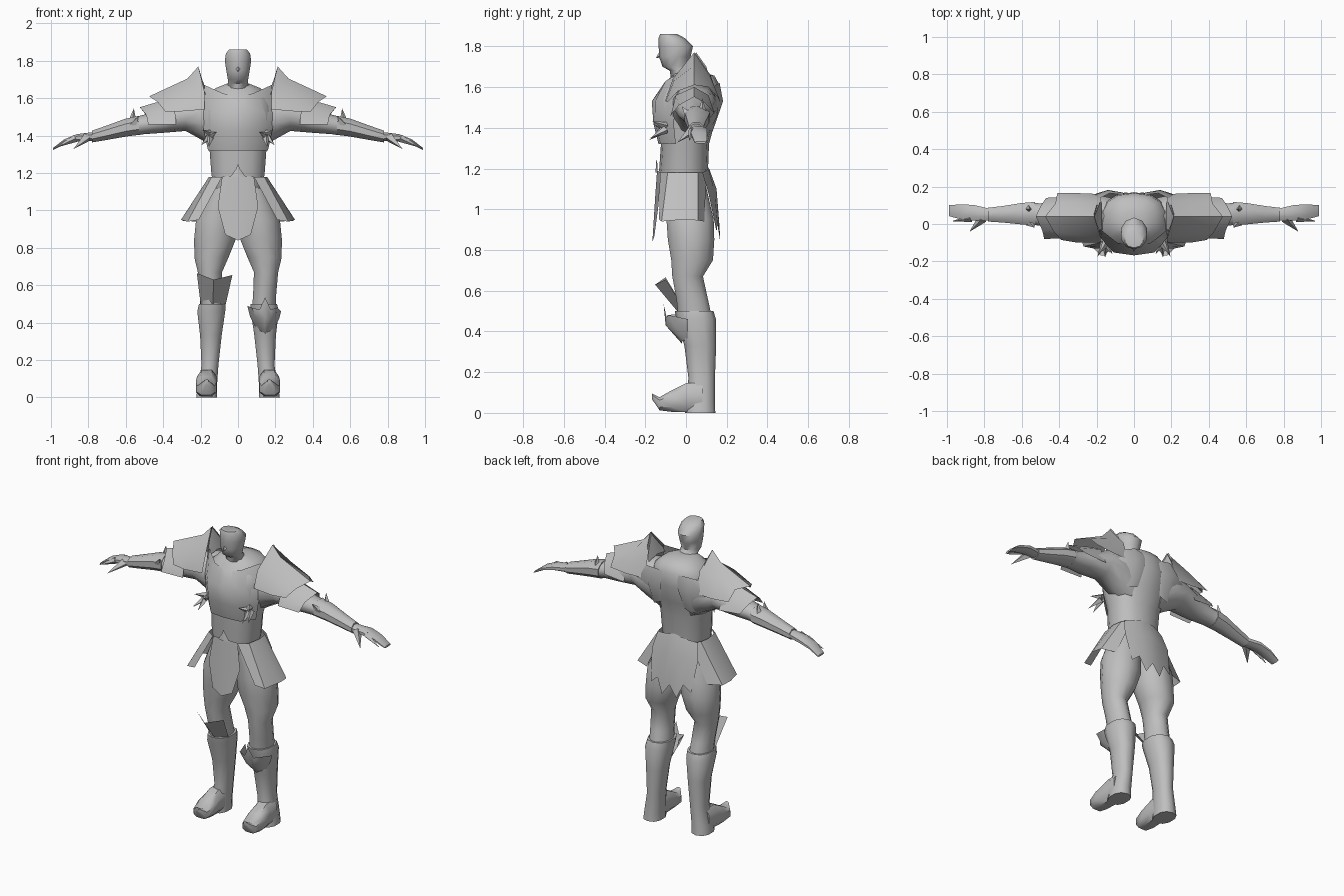
import bpy, bmesh, math
from mathutils import Vector

steel = bpy.data.materials.new("plain_grey")
steel.diffuse_color = (0.52, 0.52, 0.52, 1)


def finish(name, bm, ref=None, angle=45):
    """Turn a bmesh into a shaded object; ref is a point the faces look away from."""
    bm.normal_update()
    if ref is None:
        bmesh.ops.recalc_face_normals(bm, faces=bm.faces[:])
    else:
        out = sum(f.calc_area() * f.normal.dot(f.calc_center_median() - Vector(ref)) for f in bm.faces)
        if out < 0:
            bmesh.ops.reverse_faces(bm, faces=bm.faces[:])
    me = bpy.data.meshes.new(name)
    bm.to_mesh(me)
    bm.free()
    me.materials.append(steel)
    ob = bpy.data.objects.new(name, me)
    bpy.context.collection.objects.link(ob)
    bpy.ops.object.select_all(action='DESELECT')
    bpy.context.view_layer.objects.active = ob
    ob.select_set(True)
    bpy.ops.object.shade_smooth_by_angle(angle=math.radians(angle))
    return ob


def loft(name, rings, axis='z', n=10, side=1, power=1.0):
    """Closed skin over oval rings (cx, cy, cz, ra, rb) lying across an axis."""
    u, v = {'z': ((1, 0, 0), (0, 1, 0)), 'x': ((0, 1, 0), (0, 0, 1)), 'y': ((1, 0, 0), (0, 0, 1))}[axis]
    u, v = Vector(u), Vector(v)
    bm = bmesh.new()
    loops = []
    for cx, cy, cz, ra, rb in rings:
        loop = []
        for i in range(n):
            a = 2 * math.pi * (i + 0.5) / n
            c, s = math.cos(a), math.sin(a)
            c = math.copysign(abs(c) ** power, c)
            s = math.copysign(abs(s) ** power, s)
            p = Vector((cx, cy, cz)) + u * ra * c + v * rb * s
            loop.append(bm.verts.new((p.x * side, p.y, p.z)))
        loops.append(loop)
    for a, b in zip(loops, loops[1:]):
        for i in range(n):
            j = (i + 1) % n
            bm.faces.new((a[i], a[j], b[j], b[i]))
    bm.faces.new(loops[0])
    bm.faces.new(loops[-1])
    return finish(name, bm)


def plate(name, rows, ref, side=1, mirror=False):
    """Thin armour sheet through rows of points; mirror adds the other half."""
    if mirror:
        rows = [[(-x, y, z) for x, y, z in reversed(r) if x > 0] + list(r) for r in rows]
    bm = bmesh.new()
    grid = [[bm.verts.new((x * side, y, z)) for x, y, z in r] for r in rows]
    for a, b in zip(grid, grid[1:]):
        for i in range(len(a) - 1):
            bm.faces.new((a[i], a[i + 1], b[i + 1], b[i]))
    return finish(name, bm, (ref[0] * side, ref[1], ref[2]))


def spike(name, base, tip, r, side=1):
    """Four sided thorn from base to tip."""
    base, tip = [Vector((p[0] * side, p[1], p[2])) for p in (base, tip)]
    d = tip - base
    bm = bmesh.new()
    bmesh.ops.create_cone(bm, cap_ends=True, segments=4, radius1=r, radius2=0, depth=d.length)
    bmesh.ops.transform(bm, matrix=d.to_track_quat('Z', 'Y').to_matrix().to_4x4(), verts=bm.verts)
    bmesh.ops.translate(bm, vec=(base + tip) / 2, verts=bm.verts)
    return finish(name, bm, angle=30)


# Torso, neck and head
loft("torso", [(0, -.01, 1.08, .12, .10), (0, -.012, 1.19, .145, .12), (0, -.005, 1.32, .155, .118),
               (0, 0, 1.42, .185, .14), (0, .005, 1.53, .19, .165), (0, .025, 1.61, .17, .14),
               (0, .035, 1.655, .12, .105), (0, .01, 1.68, .055, .06)], n=14, power=.85)
loft("head", [(0, .0, 1.62, .07, .07), (0, -.03, 1.68, .056, .05), (0, -.055, 1.70, .057, .06),
              (0, -.055, 1.75, .066, .078), (0, -.05, 1.80, .074, .084),
              (0, -.07, 1.84, .068, .065), (0, -.085, 1.86, .05, .042)])
spike("nose", (0, -.115, 1.765), (0, -.148, 1.742), .02)

# Breastplate with a V neckline, belt ornament
plate("breastplate", [
    [(0, -.115, 1.60), (.09, -.10, 1.63), (.178, -.03, 1.67)],
    [(0, -.168, 1.53), (.11, -.152, 1.53), (.198, -.05, 1.52)],
    [(0, -.16, 1.42), (.10, -.15, 1.42), (.182, -.06, 1.42)],
    [(0, -.135, 1.32), (.10, -.125, 1.32), (.16, -.05, 1.32)]], (0, .1, 1.5), mirror=True)
plate("belt_ornament", [[(0, -.145, 1.25), (.012, -.14, 1.22)],
                        [(0, -.15, 1.18), (.04, -.14, 1.18)]], (0, 0, 1.2), mirror=True)

# Skirt panels
plate("front_skirt", [
    [(0, -.142, 1.19), (.085, -.125, 1.18)], [(0, -.152, 1.05), (.108, -.135, 1.02)],
    [(0, -.165, .84), (.068, -.155, .87)]], (0, 0, 1), mirror=True)
plate("back_skirt", [
    [(0, .11, 1.21), (.05, .11, 1.20), (.09, .10, 1.19), (.14, .08, 1.18)],
    [(0, .15, 1.10), (.06, .14, 1.09), (.11, .13, 1.08), (.16, .11, 1.08)],
    [(0, .165, .91), (.05, .168, .84), (.09, .155, .93), (.14, .15, .89)]], (0, 0, 1), mirror=True)

for side, tag in ((1, "right"), (-1, "left")):
    plate(f"{tag}_side_skirt", [
        [(.085, -.128, 1.18), (.14, -.09, 1.18), (.155, 0, 1.18), (.145, .06, 1.18), (.10, .10, 1.18)],
        [(.21, -.132, .95), (.27, -.12, .94), (.305, -.01, .95), (.295, .06, .945), (.21, .09, .94)]],
        (0, 0, 1.1), side)

    # Ornamental claws under the chest
    for k, (b, t) in enumerate((((.15, -.10, 1.41), (.19, -.165, 1.43)), ((.16, -.10, 1.39), (.195, -.175, 1.35)),
                                ((.15, -.11, 1.39), (.155, -.18, 1.34)), ((.145, -.11, 1.40), (.115, -.16, 1.42)))):
        spike(f"{tag}_chest_claw_{k}", b, t, .02, side)

    # Side of the back and the arm
    plate(f"{tag}_shoulder_blade", [
        [(.05, .155, 1.61), (.13, .165, 1.62), (.2, .13, 1.60)],
        [(.06, .168, 1.53), (.14, .182, 1.53), (.24, .15, 1.52)],
        [(.08, .13, 1.40), (.13, .13, 1.38), (.19, .09, 1.40)]], (0, 0, 1.5), side)
    loft(f"{tag}_arm", [(.10, .04, 1.46, .10, .14), (.19, .045, 1.50, .115, .125), (.28, .045, 1.51, .105, .085),
                        (.40, .045, 1.475, .085, .06), (.50, .05, 1.46, .063, .052), (.54, .055, 1.452, .062, .05)],
         'x', 10, side)
    loft(f"{tag}_bracer", [(.53, .055, 1.455, .068, .055), (.60, .055, 1.443, .062, .052),
                           (.70, .052, 1.416, .048, .042), (.78, .05, 1.395, .04, .034)], 'x', 8, side)
    spike(f"{tag}_elbow_spike", (.565, .08, 1.47), (.557, .08, 1.545), .024, side)
    spike(f"{tag}_elbow_front_spike", (.56, .01, 1.46), (.53, -.02, 1.505), .024, side)

    # Hand with thumb
    loft(f"{tag}_hand", [(.77, .05, 1.395, .034, .026), (.86, .06, 1.388, .046, .022),
                         (.93, .065, 1.366, .042, .015), (.99, .072, 1.328, .032, .006)], 'x', 8, side)
    spike(f"{tag}_thumb", (.81, .03, 1.39), (.88, -.042, 1.328), .026, side)
    spike(f"{tag}_forefinger", (.87, .03, 1.385), (.975, .015, 1.335), .02, side)

    # Layered shoulder armour
    plate(f"{tag}_pauldron", [
        [(.18, -.10, 1.54), (.18, -.065, 1.64), (.212, .04, 1.77), (.18, .12, 1.66), (.18, .16, 1.53)],
        [(.30, -.10, 1.53), (.29, -.06, 1.63), (.27, .04, 1.705), (.29, .12, 1.65), (.30, .165, 1.53)],
        [(.39, -.085, 1.53), (.43, -.04, 1.58), (.475, .04, 1.61), (.42, .11, 1.60), (.41, .165, 1.54)]],
        (.28, .04, 1.45), side)
    plate(f"{tag}_upper_arm_plate", [
        [(.33, -.075, 1.46), (.34, -.05, 1.56), (.36, .04, 1.60), (.34, .11, 1.56), (.33, .145, 1.46)],
        [(.48, -.08, 1.46), (.49, -.035, 1.51), (.525, .04, 1.552), (.50, .095, 1.52), (.47, .14, 1.47)]],
        (.42, .04, 1.4), side)
    plate(f"{tag}_collar_point", [
        [(.175, -.06, 1.62), (.17, .04, 1.64), (.175, .12, 1.62)],
        [(.20, .0, 1.70), (.215, .05, 1.77), (.20, .10, 1.70)]], (.3, .04, 1.6), side)

    # Leg
    loft(f"{tag}_leg", [(.075, 0, 1.12, .075, .10), (.115, .02, .95, .113, .12), (.122, .025, .85, .116, .118),
                        (.142, .03, .75, .095, .106), (.15, .008, .67, .067, .078),
                        (.143, .03, .56, .064, .08), (.138, .045, .47, .065, .085)], 'z', 12, side)
    # Boot with an upturned toe
    loft(f"{tag}_boot", [(.138, .04, .50, .074, .095), (.143, .05, .46, .078, .097), (.145, .07, .33, .06, .078),
                         (.15, .077, .17, .047, .065), (.165, .07, .05, .054, .072), (.168, .07, 0, .058, .074)],
         'z', 10, side, .85)
    loft(f"{tag}_foot", [(.167, .08, .075, .052, .075), (.167, .0, .075, .055, .075), (.17, -.07, .058, .059, .056),
                         (.17, -.13, .045, .05, .034), (.168, -.168, .082, .012, .014)], 'y', 8, side, .7)

# Left knee: flared plate
plate("left_knee_plate", [
    [(-.22, -.10, .665), (-.13, -.152, .63), (-.03, -.10, .655)],
    [(-.20, .0, .50), (-.135, -.035, .49), (-.065, .0, .50)]], (-.13, .1, .55))
# Right knee: pointed cup on the boot
plate("right_knee_cup", [
    [(.05, 0, .49), (.075, -.09, .48), (.115, -.095, .47), (.145, -.11, .535), (.175, -.095, .47), (.21, -.085, .48), (.23, .01, .46)],
    [(.065, 0, .43), (.09, -.07, .43), (.12, -.09, .42), (.145, -.10, .43), (.175, -.09, .42), (.205, -.06, .43), (.22, .01, .42)],
    [(.10, .01, .36), (.12, -.01, .355), (.135, -.02, .35), (.145, -.02, .34), (.155, -.02, .35), (.17, -.01, .355), (.19, .01, .36)]],
    (.145, .08, .45))
